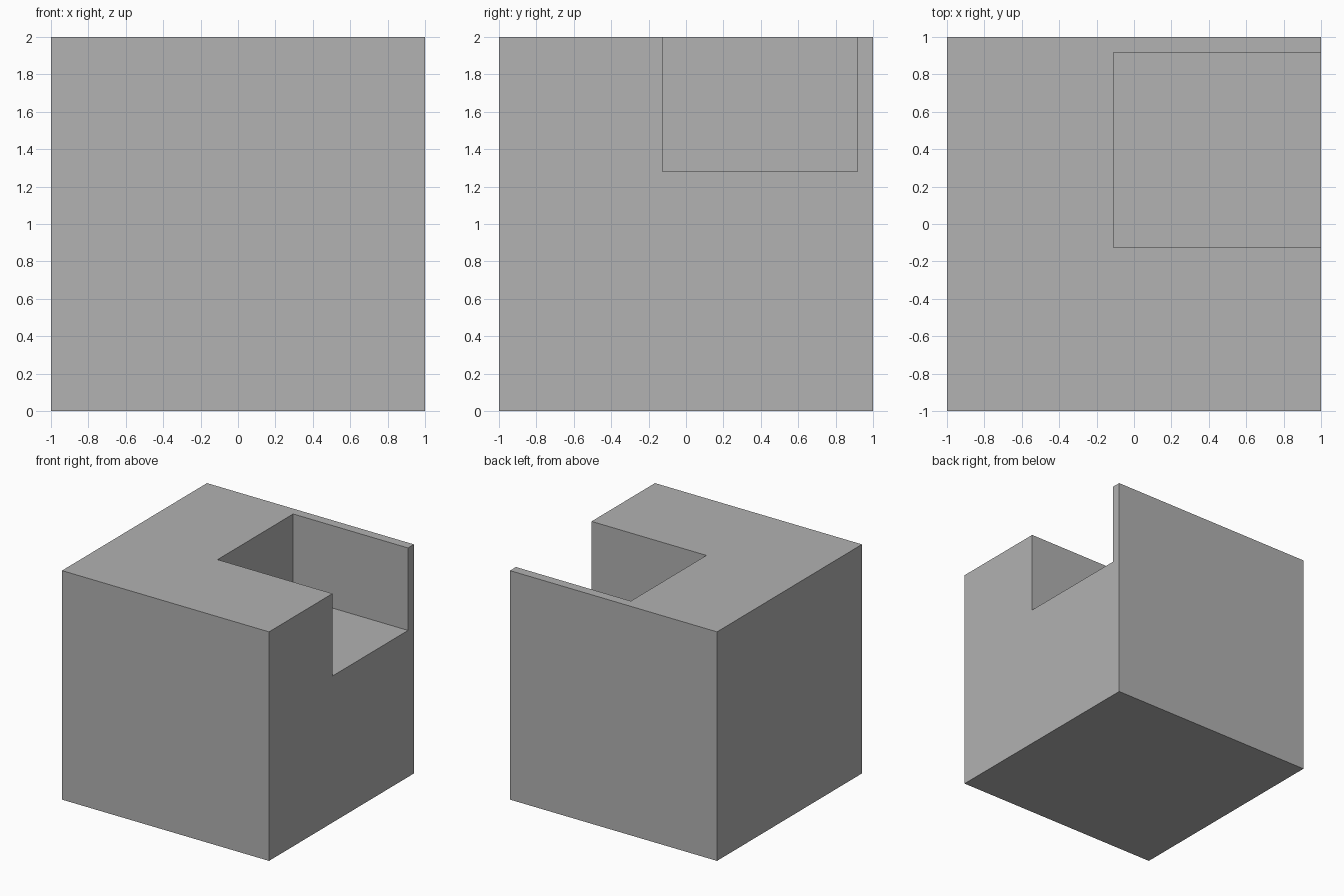
import bpy
from mathutils import Vector

default_cube = bpy.data.objects.get("Cube")
if default_cube:
    bpy.data.objects.remove(default_cube, do_unlink=True)


def make_material(name, colour):
    mat = bpy.data.materials.new(name)
    mat.use_nodes = True
    mat.diffuse_color = colour
    mat.node_tree.nodes["Principled BSDF"].inputs["Base Color"].default_value = colour
    return mat


def make_box(name, low, high):
    """Axis-aligned box between two opposite corners."""
    low, high = Vector(low), Vector(high)
    bpy.ops.mesh.primitive_cube_add(size=1, location=(low + high) / 2)
    box = bpy.context.object
    box.name = name
    box.scale = high - low
    bpy.ops.object.transform_apply(location=False, rotation=False, scale=True)
    return box


grey = make_material("plain grey", (0.445, 0.445, 0.445, 1))

# Cutter for the pocket, overshooting the open top and the open +x side
cutter = make_box("notch_cutter", (-0.11, -0.125, 1.28), (1.2, 0.918, 2.2))
cutter.hide_render = True

# Main block with the pocket cut out, leaving a thin wall at the back
block = make_box("notched_block", (-1, -1, 0), (1, 1, 2))
block.data.materials.append(grey)
notch = block.modifiers.new("notch", "BOOLEAN")
notch.operation = "DIFFERENCE"
notch.solver = "EXACT"
notch.object = cutter
bpy.ops.object.modifier_apply(modifier=notch.name)

bpy.data.objects.remove(cutter, do_unlink=True)
for face in block.data.polygons:
    face.material_index = 0
    face.use_smooth = False
